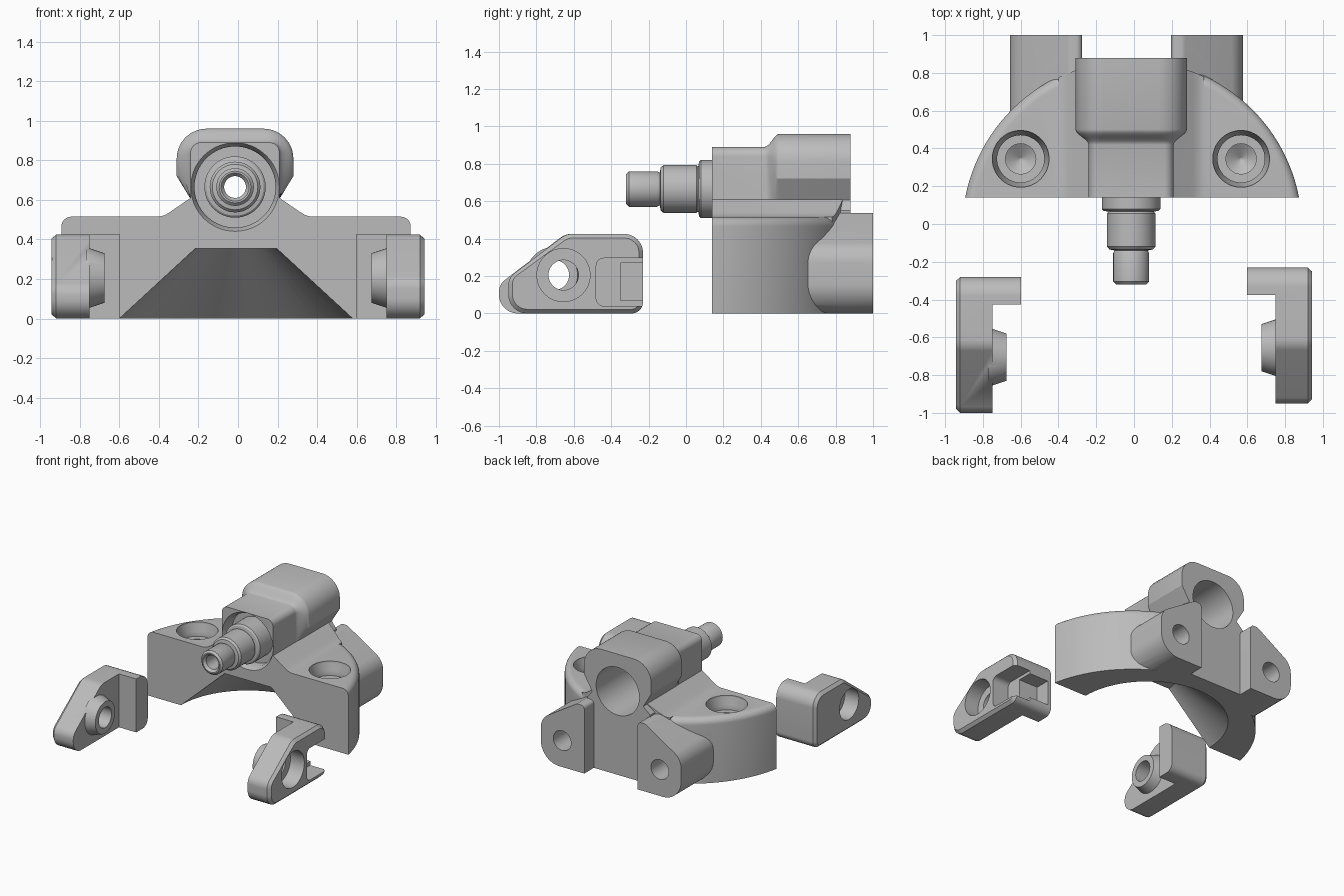
import bpy, bmesh, math
from mathutils import Vector

if "Cube" in bpy.data.objects:
    bpy.data.objects.remove(bpy.data.objects["Cube"])

grey = bpy.data.materials.new("machined_grey")
grey.diffuse_color = (0.5, 0.5, 0.5, 1)
grey.use_nodes = True
grey.node_tree.nodes["Principled BSDF"].inputs["Base Color"].default_value = grey.diffuse_color


def loft(name, sections):
    """Solid skinned through rings of equal point count, capped at both ends."""
    bm = bmesh.new()
    rings = [[bm.verts.new(p) for p in s] for s in sections]
    n = len(rings[0])
    for a, b in zip(rings, rings[1:]):
        for i in range(n):
            j = (i + 1) % n
            bm.faces.new((a[i], a[j], b[j], b[i]))
    bm.faces.new(rings[0])
    bm.faces.new(rings[-1])
    bmesh.ops.recalc_face_normals(bm, faces=bm.faces[:])
    me = bpy.data.meshes.new(name)
    bm.to_mesh(me)
    bm.free()
    ob = bpy.data.objects.new(name, me)
    ob.data.materials.append(grey)
    bpy.context.collection.objects.link(ob)
    return ob


def rounded(points, seg=8):
    """Polygon of (u, v, radius) corners turned into a rounded outline."""
    out = []
    for i, (u, v, r) in enumerate(points):
        p = Vector((u, v))
        if r == 0:
            out.append(p)
            continue
        a = (Vector(points[i - 1][:2]) - p).normalized()
        b = (Vector(points[(i + 1) % len(points)][:2]) - p).normalized()
        half = a.angle(b) / 2
        c = p + (a + b).normalized() * (r / math.sin(half))
        s, e = p + a * (r / math.tan(half)) - c, p + b * (r / math.tan(half)) - c
        for k in range(seg + 1):
            t = k / seg
            out.append(c + (s * (1 - t) + e * t).normalized() * r)
    return out


def place(axis, h, p):
    return {'X': (h, p[0], p[1]), 'Y': (p[0], h, p[1]), 'Z': (p[0], p[1], h)}[axis]


def prism(name, outline, axis, lo, hi):
    return loft(name, [[place(axis, h, p) for p in outline] for h in (lo, hi)])


def box(name, x0, x1, y0, y1, z0, z1):
    return prism(name, [(x0, y0), (x1, y0), (x1, y1), (x0, y1)], 'Z', z0, z1)


def lathe(name, profile, axis, c, n=64):
    """Turned solid: profile of (radius, height along axis) about centre c."""
    return loft(name, [[place(axis, h, (c[0] + r * math.cos(2 * math.pi * i / n),
                                        c[1] + r * math.sin(2 * math.pi * i / n)))
                        for i in range(n)] for r, h in profile])


def boolean(ob, op, *tools):
    bpy.context.view_layer.objects.active = ob
    for t in tools:
        m = ob.modifiers.new("cut", 'BOOLEAN')
        m.operation, m.object, m.solver = op, t, 'EXACT'
        bpy.ops.object.modifier_apply(modifier=m.name)
        bpy.data.objects.remove(t)


CX, CZ = -0.015, 0.665          # axis of the spindle
FRONT, BACK = 0.14, 0.88

# Half-round base with rounded rim
rim = [(0.85 + 0.05 * math.cos(a * math.pi / 16), 0.465 + 0.05 * math.sin(a * math.pi / 16))
       for a in range(9)]
body = lathe("main_body", [(0.9, 0)] + rim, 'Z', (-0.01, -0.03), 128)
boolean(body, 'INTERSECT', box("clip", -1, 1, FRONT, 1, -0.1, 0.6))

# Sloped centre ridge with a softened foot, following the round back
ridge = prism("ridge", [(-0.40, 0.4), (-0.40, 0.515), (-0.37, 0.523), (-0.345, 0.538),
                        (-0.24, 0.61), (0.21, 0.61), (0.315, 0.538), (0.34, 0.523),
                        (0.37, 0.515), (0.37, 0.4)], 'Y', FRONT, BACK)
boolean(ridge, 'INTERSECT', lathe("clip", [(0.895, 0), (0.895, 1)], 'Z', (-0.01, -0.03), 128))

# Housing, widening smoothly from the front block to the rear barrel


def housing_section(y, t):
    w, top, r = 0.225 + 0.07 * t, 0.89 + 0.07 * t, 0.05 + 0.1 * t
    pts = [(-0.225, 0.45, 0), (-0.225, 0.605, 0), (-w, 0.72, 0), (-w, top, r),
           (w, top, r), (w, 0.72, 0), (0.225, 0.605, 0), (0.225, 0.45, 0)]
    return [(CX + p[0], y, p[1]) for p in rounded(pts)]


steps = [(0.42 + 0.08 * k / 8, k / 8) for k in range(9)]
housing = loft("housing", [housing_section(FRONT, 0)]
               + [housing_section(y, t * t * (3 - 2 * t)) for y, t in steps]
               + [housing_section(BACK, 1)])
back_wall = prism("back_wall", [(-0.30, 0), (-0.30, 0.55), (-0.24, 0.605),
                                (0.21, 0.605), (0.25, 0.55), (0.25, 0)], 'Y', 0.5, BACK)

# Rear mounting ears
ears = []
for s in (1, -1):
    ear = rounded([(0.235, 0, 0), (0.235, 0.538, 0.03), (0.30, 0.538, 0.05),
                   (0.617, 0.34, 0.13), (0.617, 0, 0.16)])
    ears.append(prism("ear", [(-0.04 + s * p[0], p[1]) for p in ear], 'Y', 0.58, 1.0))
boolean(body, 'UNION', ridge, housing, back_wall, *ears)

# Conical relief underneath, spindle recess and rear bore
cuts = [lathe("relief", [(0.60, -0.01), (0.59, 0), (0.205, 0.355)], 'Z', (-0.01, FRONT), 96),
        lathe("recess", [(0.235, 0.12), (0.224, FRONT), (0.205, 0.175), (0.205, 0.24)],
              'Y', (CX, CZ)),
        lathe("bore", [(0.19, 0.34), (0.19, 0.89)], 'Y', (CX, CZ)),
        lathe("through", [(0.055, 0.1), (0.055, 0.5)], 'Y', (CX, CZ))]
# Counterbored bolt holes on top and ear holes at the back
for x in (-0.60, 0.567):
    cuts.append(lathe("bolt_hole", [(0.005, 0.17), (0.08, 0.22), (0.08, 0.41), (0.125, 0.411),
                                    (0.125, 0.45), (0.15, 0.5), (0.15, 0.56)], 'Z', (x, 0.345)))
for s in (1, -1):
    cuts.append(lathe("ear_hole", [(0.005, 0.76), (0.078, 0.8), (0.078, 1.05)],
                      'Y', (-0.04 + s * 0.43, 0.21)))
boolean(body, 'DIFFERENCE', *cuts)

# Stepped hollow spindle
spindle = lathe("spindle", [(0.155, 0.25), (0.155, 0.08), (0.145, 0.07), (0.12, 0.065),
                            (0.128, 0.055), (0.128, -0.12), (0.115, -0.135), (0.088, -0.14),
                            (0.095, -0.155), (0.095, -0.305), (0.08, -0.32)], 'Y', (CX, CZ))
boolean(spindle, 'DIFFERENCE',
        lathe("spindle_bore", [(0.055, 0.3), (0.055, -0.3), (0.075, -0.325)], 'Y', (CX, CZ)))


# Side brackets: plate with chamfered outer face, arm and tapered boss
def bracket(name, s, dy, low, shoulder, bore):
    def side(d):
        return rounded([(-0.95 + dy + d, d, 0.1 - d), (-0.95 + dy + d, low - d * 0.2, 0.08 - d),
                        (shoulder + d * 0.4, 0.425 - d, 0.1 - d),
                        (-0.23 + dy - d, 0.425 - d, 0.1 - d), (-0.23 + dy - d, d, 0.06 - d)])
    plate = loft(name, [[(s * x, p.x, p.y) for p in side(d)] for x, d in
                        ((0.75, 0), (0.92, 0), (0.943, 0.022))])
    arm = rounded([(-0.375 + dy, 0, 0), (-0.375 + dy, 0.425, 0),
                   (-0.23 + dy, 0.425, 0.1), (-0.23 + dy, 0, 0.06)])
    hole = (-0.655 + dy, 0.205)
    boolean(plate, 'UNION', prism("arm", arm, 'X', s * 0.598, s * 0.78),
            lathe("boss", [(0.125, s * 0.675), (0.15, s * 0.75), (0.15, s * 0.77)], 'X', hole))
    boolean(plate, 'DIFFERENCE',
            lathe("hole", [(0.08, s * 0.6), (0.08, s * 0.82), (bore, s * 0.821),
                           (bore, s * 1.0)], 'X', hole))
    return plate


left = bracket("left_bracket", -1, -0.05, 0.155, -0.645, 0.12)
right = bracket("right_bracket", 1, 0, 0.19, -0.64, 0.142)

# Open pocket in the right bracket, running on into its arm
pocket = rounded([(-0.48, 0.04, 0.04), (-0.48, 0.295, 0.04), (-0.2, 0.295, 0), (-0.2, 0.04, 0)])
boolean(right, 'DIFFERENCE', prism("pocket", pocket, 'X', 0.8, 1.0),
        box("arm_pocket", 0.63, 0.85, -0.35, -0.2, 0.07, 0.27))

for ob in (body, spindle, left, right):
    bpy.ops.object.select_all(action='DESELECT')
    ob.select_set(True)
    bpy.context.view_layer.objects.active = ob
    bpy.ops.object.shade_smooth_by_angle(angle=math.radians(30))
